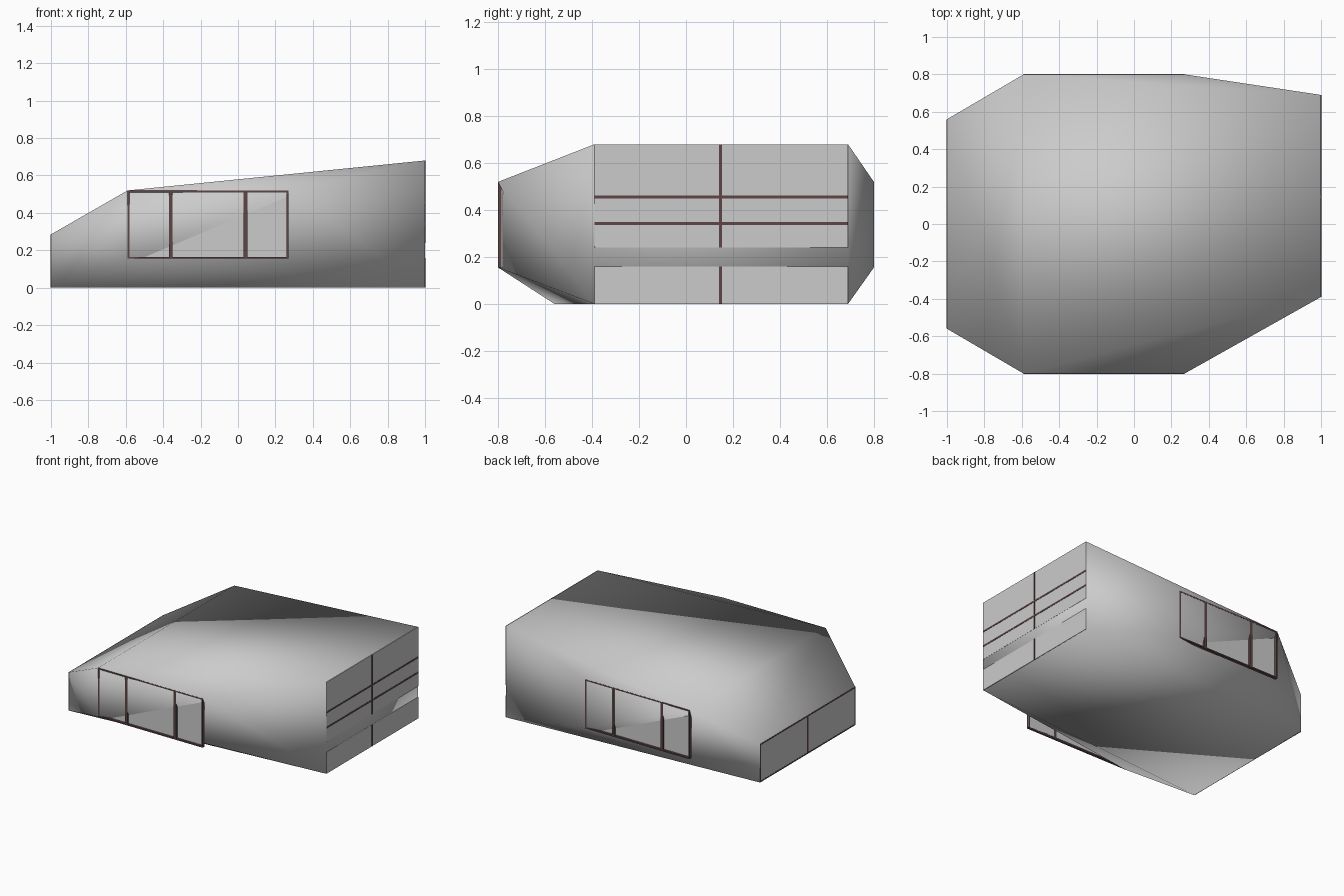
import bpy, bmesh
from mathutils import Vector

if "Cube" in bpy.data.objects:
    bpy.data.objects.remove(bpy.data.objects["Cube"])


def material(name, rgb):
    m = bpy.data.materials.new(name)
    m.diffuse_color = (*rgb, 1)
    m.use_nodes = True
    m.node_tree.nodes["Principled BSDF"].inputs["Base Color"].default_value = m.diffuse_color
    return m


SHELL = material("shell_grey", (0.6, 0.6, 0.6))
GLASS = material("glass_grey", (0.6, 0.6, 0.6))
FRAME = material("frame_brown", (0.11, 0.06, 0.06))


def add_mesh(name, bm, mat):
    bmesh.ops.recalc_face_normals(bm, faces=bm.faces)
    me = bpy.data.meshes.new(name)
    bm.to_mesh(me)
    bm.free()
    me.materials.append(mat)
    ob = bpy.data.objects.new(name, me)
    bpy.context.collection.objects.link(ob)
    return ob


def boxes(name, mat, spans):
    """One object made of boxes, each given as (x0, x1, y0, y1, z0, z1)."""
    bm = bmesh.new()
    for x0, x1, y0, y1, z0, z1 in spans:
        lo, hi = Vector((x0, y0, z0)), Vector((x1, y1, z1))
        verts = bmesh.ops.create_cube(bm, size=1)["verts"]
        for v in verts:
            v.co = (lo + hi) / 2 + v.co * (hi - lo)
    return add_mesh(name, bm, mat)


# Shell: smooth hull through the end and side window rectangles
WX0, WX1, WZ0, WZ1 = -0.59, 0.27, 0.155, 0.52
pts = [(-1, y, z) for y in (-0.56, 0.56) for z in (0, 0.285)]
pts += [(1, y, z) for y in (-0.39, 0.69) for z in (0, 0.68)]
pts += [(x, y, z) for x in (WX0, WX1) for y in (-0.8, 0.8) for z in (WZ0, WZ1)
        if (x, y, z) not in ((WX1, -0.8, WZ0), (WX0, 0.8, WZ0))]
bm = bmesh.new()
for p in pts:
    bm.verts.new(p)
bmesh.ops.convex_hull(bm, input=bm.verts)
shell = add_mesh("shell", bm, SHELL)
shell.data.shade_smooth()

# Side windows: recessed pane, thin border and two mullions
for label, s in (("front", -1), ("back", 1)):
    def span(a, b):
        return tuple(sorted((s * a, s * b)))
    boxes(label + "_window_glass", GLASS, [(WX0, WX1, *span(0.779, 0.785), WZ0, WZ1)])
    d = span(0.779, 0.801)
    bars = [(x - w / 2, x + w / 2, *d, WZ0, WZ1)
            for x, w in ((WX0 + .005, .01), (-0.36, .02), (0.04, .02), (WX1 - .005, .01))]
    bars += [(WX0, WX1, *d, z - .005, z + .005) for z in (WZ0 + .005, WZ1 - .005)]
    boxes(label + "_window_frame", FRAME, bars)

# Tall end: two panes with a solid band between, and crossing bars
panes = ((0, 0.16), (0.24, 0.68))
boxes("tall_end_glass", GLASS, [(0.997, 1.001, -0.39, 0.69, a, b) for a, b in panes])
bars = [(0.997, 1.003, 0.14, 0.154, a, b) for a, b in panes]
bars += [(0.997, 1.003, -0.39, 0.69, z - .006, z + .006) for z in (0.342, 0.455)]
boxes("tall_end_bars", FRAME, bars)

# Low end: single pane with border and centre mullion
boxes("low_end_glass", GLASS, [(-1.001, -0.997, -0.56, 0.56, 0, 0.285)])
bars = [(-1.002, -0.997, y - w / 2, y + w / 2, 0, 0.285)
        for y, w in ((-0.555, .01), (0, .02), (0.555, .01))]
bars += [(-1.002, -0.997, -0.56, 0.56, z, z + .01) for z in (0, 0.275)]
boxes("low_end_frame", FRAME, bars)
